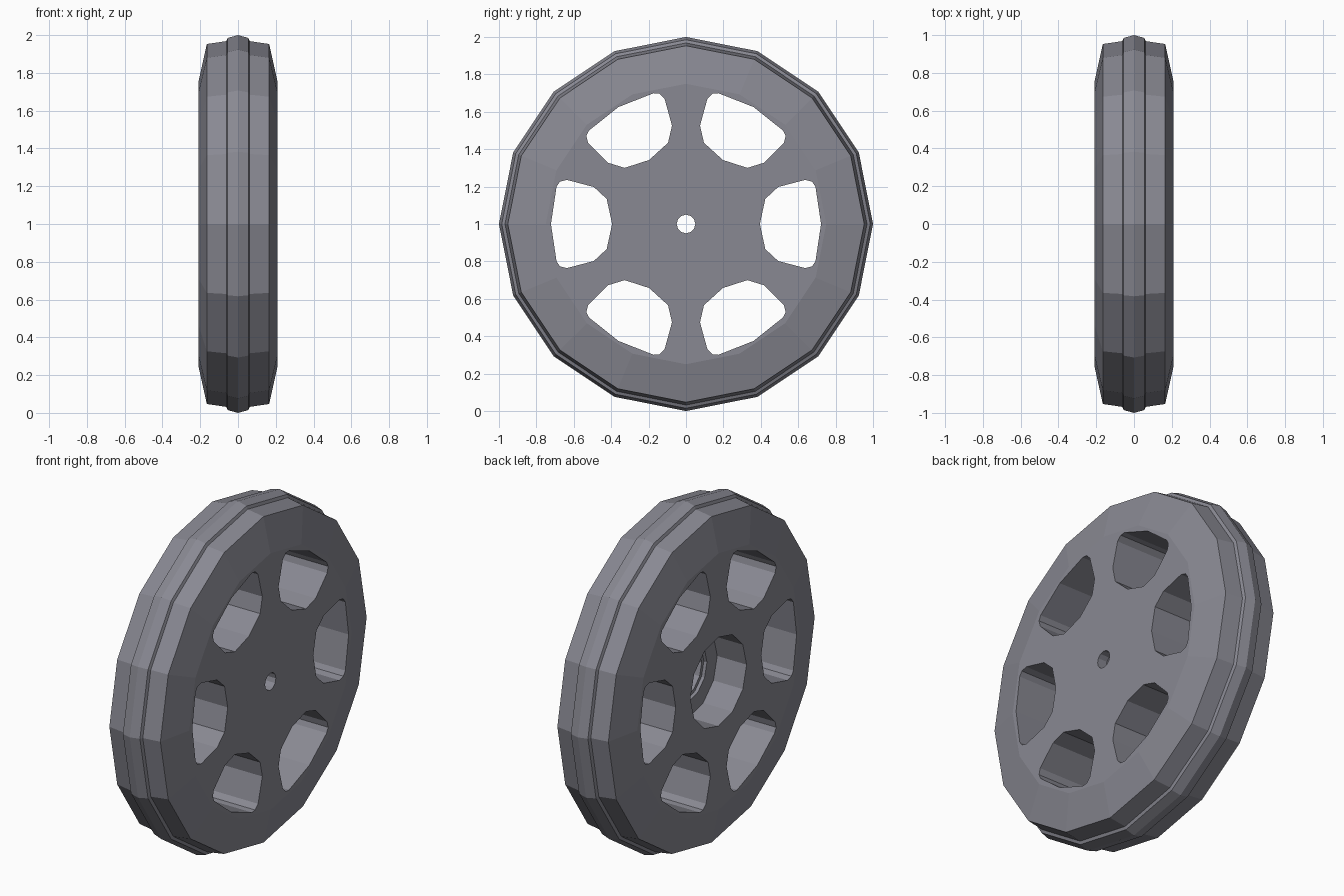
import bpy, bmesh
from math import sin, cos, pi

if "Cube" in bpy.data.objects:
    bpy.data.objects.remove(bpy.data.objects["Cube"])


def add_object(name, bm, z=1.0):
    bmesh.ops.recalc_face_normals(bm, faces=bm.faces)
    me = bpy.data.meshes.new(name)
    bm.to_mesh(me)
    bm.free()
    ob = bpy.data.objects.new(name, me)
    ob.location.z = z
    bpy.context.collection.objects.link(ob)
    return ob


def loft(bm, rings):
    """Skin a stack of equal-length point rings and cap both ends."""
    vs = [[bm.verts.new(p) for p in ring] for ring in rings]
    n = len(vs[0])
    for a, b in zip(vs, vs[1:]):
        for i in range(n):
            j = (i + 1) % n
            bm.faces.new((a[i], a[j], b[j], b[i]))
    bm.faces.new(vs[0])
    bm.faces.new(vs[-1])


def lathe_x(bm, profile, sides):
    """Revolve (x, radius) points around the x axis."""
    loft(bm, [[(x, r * sin(2 * pi * i / sides), r * cos(2 * pi * i / sides))
               for i in range(sides)] for x, r in profile])


# dark bluish grey
grey = bpy.data.materials.new("dark_grey")
grey.diffuse_color = (0.25, 0.25, 0.29, 1)
grey.use_nodes = True
grey.node_tree.nodes["Principled BSDF"].inputs["Base Color"].default_value = grey.diffuse_color

# wheel: tapered flanks, stepped central ridge on the tread
half = [(0.21, 0.75), (0.165, 0.953), (0.062, 0.968), (0.055, 0.985)]
profile = [(-x, r) for x, r in half] + [(0, 1.0)] + half[::-1]
bm = bmesh.new()
lathe_x(bm, profile, 16)
wheel = add_object("wheel", bm)

# six rounded wedge windows
side = [(0.424, 0.134), (0.493, 0.198), (0.638, 0.236), (0.674, 0.226), (0.692, 0.200)]
outline = [(0.395, 0)] + side + [(0.722, 0)] + [(r, -t) for r, t in side[::-1]]
bm = bmesh.new()
for k in range(6):
    c, s = cos(k * pi / 3), sin(k * pi / 3)
    loft(bm, [[(x, r * c - t * s, r * s + t * c) for r, t in outline] for x in (-0.4, 0.4)])
windows = add_object("window_cutter", bm)

# stepped hub recess on the -x side with an axle hole right through
bm = bmesh.new()
lathe_x(bm, [(-0.4, 0.26), (-0.02, 0.26), (-0.02, 0.165), (0.0, 0.165),
             (0.0, 0.145), (0.15, 0.145), (0.15, 0.05), (0.4, 0.05)], 12)
hub = add_object("hub_cutter", bm)

for ob in (wheel, windows, hub):
    ob.data.materials.append(grey)

for cutter in (windows, hub):
    mod = wheel.modifiers.new(cutter.name, 'BOOLEAN')
    mod.operation = 'DIFFERENCE'
    mod.solver = 'EXACT'
    mod.object = cutter
    cutter.hide_render = True
    cutter.hide_set(True)
